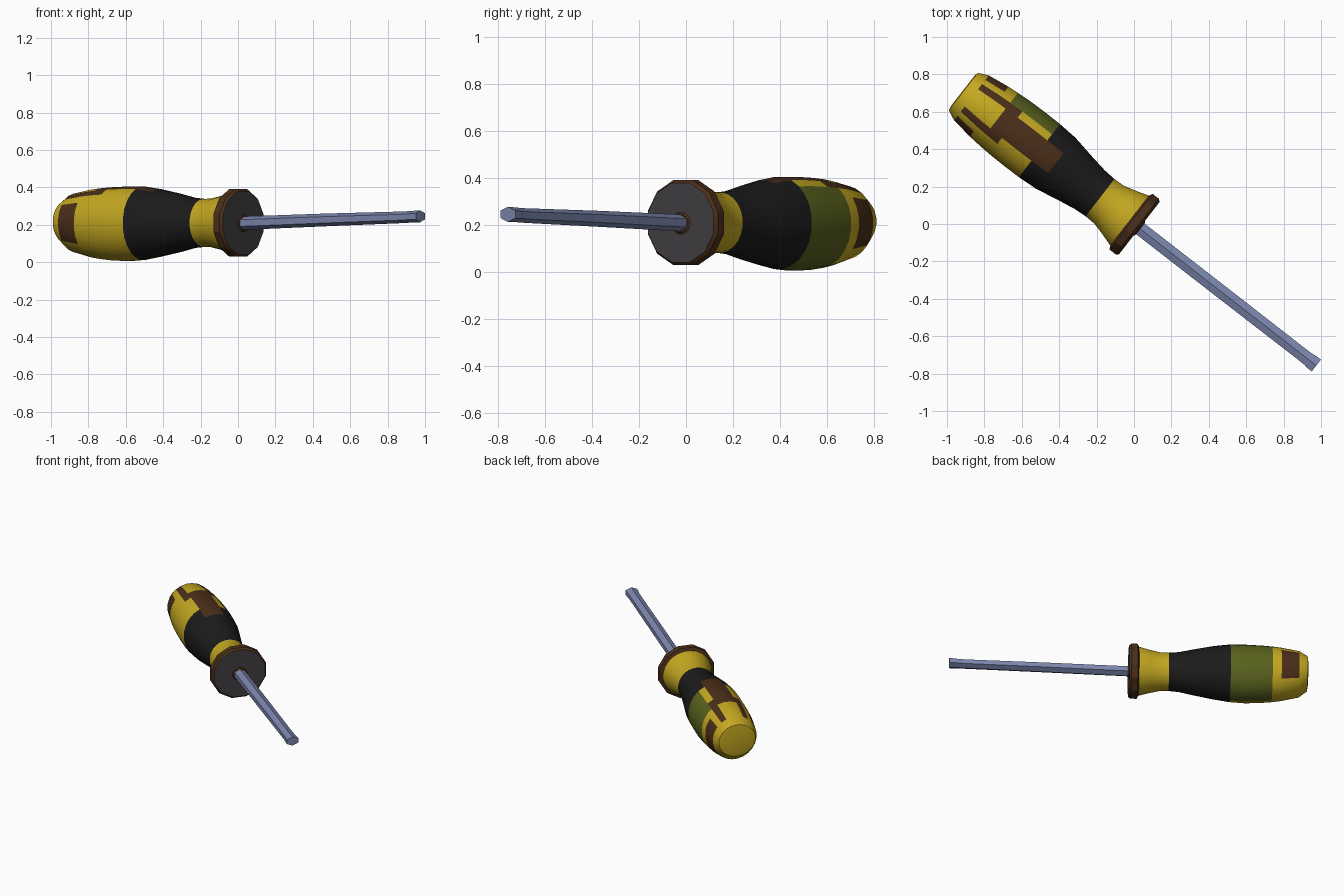
import bpy, bmesh, math
from mathutils import Matrix

if "Cube" in bpy.data.objects:
    bpy.data.objects.remove(bpy.data.objects["Cube"])

# Tool axis lies diagonally in the ground plane: local x = along the tool
TURN = Matrix.Rotation(math.atan2(-0.613, 0.79), 4, 'Z')

COLOURS = {
    "yellow": (0.55, 0.39, 0.015, 1),
    "black": (0.012, 0.011, 0.011, 1),
    "brown": (0.07, 0.028, 0.01, 1),
    "green": (0.10, 0.12, 0.012, 1),
    "dark_grey": (0.055, 0.05, 0.055, 1),
    "steel": (0.20, 0.24, 0.42, 1),
}
MATS = {}
for key, rgba in COLOURS.items():
    MATS[key] = bpy.data.materials.new(key)
    MATS[key].diffuse_color = rgba


def loft(name, rings, sides, colour, angle=35):
    """Closed skin over elliptical rings (t, half width, half height, centre z)."""
    names = list(COLOURS)
    bm = bmesh.new()
    loops = []
    for t, w, h, z in rings:
        loop = []
        for k in range(sides):
            a = 2 * math.pi * (k - 0.5) / sides
            loop.append(bm.verts.new((t, w * math.cos(a), z + h * math.sin(a))))
        loops.append(loop)
    for i in range(len(loops) - 1):
        t = (rings[i][0] + rings[i + 1][0]) / 2
        for k in range(sides):
            j = (k + 1) % sides
            f = bm.faces.new((loops[i][k], loops[i][j], loops[i + 1][j], loops[i + 1][k]))
            f.material_index = names.index(colour(t, 360 * k / sides))
    for loop, ring in ((loops[0], rings[0]), (loops[-1], rings[-1])):
        f = bm.faces.new(loop)
        f.material_index = names.index(colour(ring[0], None))
    bmesh.ops.recalc_face_normals(bm, faces=bm.faces)
    bm.transform(TURN)
    mesh = bpy.data.meshes.new(name)
    bm.to_mesh(mesh)
    bm.free()
    for key in names:
        mesh.materials.append(MATS[key])
    obj = bpy.data.objects.new(name, mesh)
    bpy.context.collection.objects.link(obj)
    bpy.ops.object.select_all(action='DESELECT')
    obj.select_set(True)
    bpy.context.view_layer.objects.active = obj
    bpy.ops.object.shade_smooth_by_angle(angle=math.radians(angle))
    return obj


def handle_colour(t, deg):
    if deg is None:
        return "yellow"
    side = min(deg, 360 - deg)        # angle from the right-hand side
    top = abs(deg - 90)               # angle from the top
    if -1.1 < t < -0.99 and (side < 35 or side > 145):
        return "brown"                # side windows
    if -0.95 < t < -0.53 and top < 20:
        return "brown"                # top grip inlay
    if -1.1 < t < -0.84 and 25 < top < 35:
        return "brown"                # top grooves
    if -0.64 < t < -0.23:
        return "black"                # rubber waist
    if -0.92 < t < -0.64 and (side < 50 or 270 <= deg):
        return "green"
    return "yellow"


# Handle: bulbous grip narrowing to a waist, flaring at the collar
loft("handle", [
    (-1.16, 0.10, 0.085, 0.215), (-1.155, 0.128, 0.115, 0.215),
    (-1.10, 0.153, 0.157, 0.21), (-0.98, 0.170, 0.182, 0.207),
    (-0.92, 0.175, 0.190, 0.206), (-0.84, 0.180, 0.197, 0.205),
    (-0.74, 0.182, 0.201, 0.205), (-0.64, 0.181, 0.197, 0.208),
    (-0.53, 0.174, 0.181, 0.21), (-0.40, 0.149, 0.157, 0.21),
    (-0.30, 0.132, 0.135, 0.21), (-0.23, 0.127, 0.129, 0.21),
    (-0.17, 0.129, 0.131, 0.21), (-0.10, 0.148, 0.145, 0.21),
    (-0.03, 0.170, 0.163, 0.21), (-0.01, 0.170, 0.163, 0.21),
], 24, handle_colour, 40)

# Collar: faceted guard disc with a brown rim and a grey face
loft("collar", [
    (-0.03, 0.172, 0.166, 0.21), (-0.02, 0.195, 0.187, 0.21),
    (0.022, 0.195, 0.187, 0.21), (0.036, 0.183, 0.175, 0.21),
], 12, lambda t, deg: "dark_grey" if deg is None and t > 0 else "brown", 25)

# Brown seat where the shaft enters the collar
loft("shaft_seat", [(0.03, 0.06, 0.055, 0.208), (0.042, 0.044, 0.04, 0.208)],
     12, lambda t, deg: "brown")

# Shaft: six-sided bar rising slightly towards a flared tip
loft("shaft", [
    (0.02, 0.042, 0.036, 0.208), (0.6, 0.042, 0.034, 0.226),
    (1.12, 0.041, 0.031, 0.240), (1.18, 0.042, 0.031, 0.243),
    (1.205, 0.046, 0.032, 0.244), (1.234, 0.046, 0.032, 0.245),
], 6, lambda t, deg: "steel", 25)

for m in bpy.data.materials:
    if m.users and not m.is_grease_pencil:
        m.use_nodes = True
        m.node_tree.nodes["Principled BSDF"].inputs["Base Color"].default_value = m.diffuse_color
